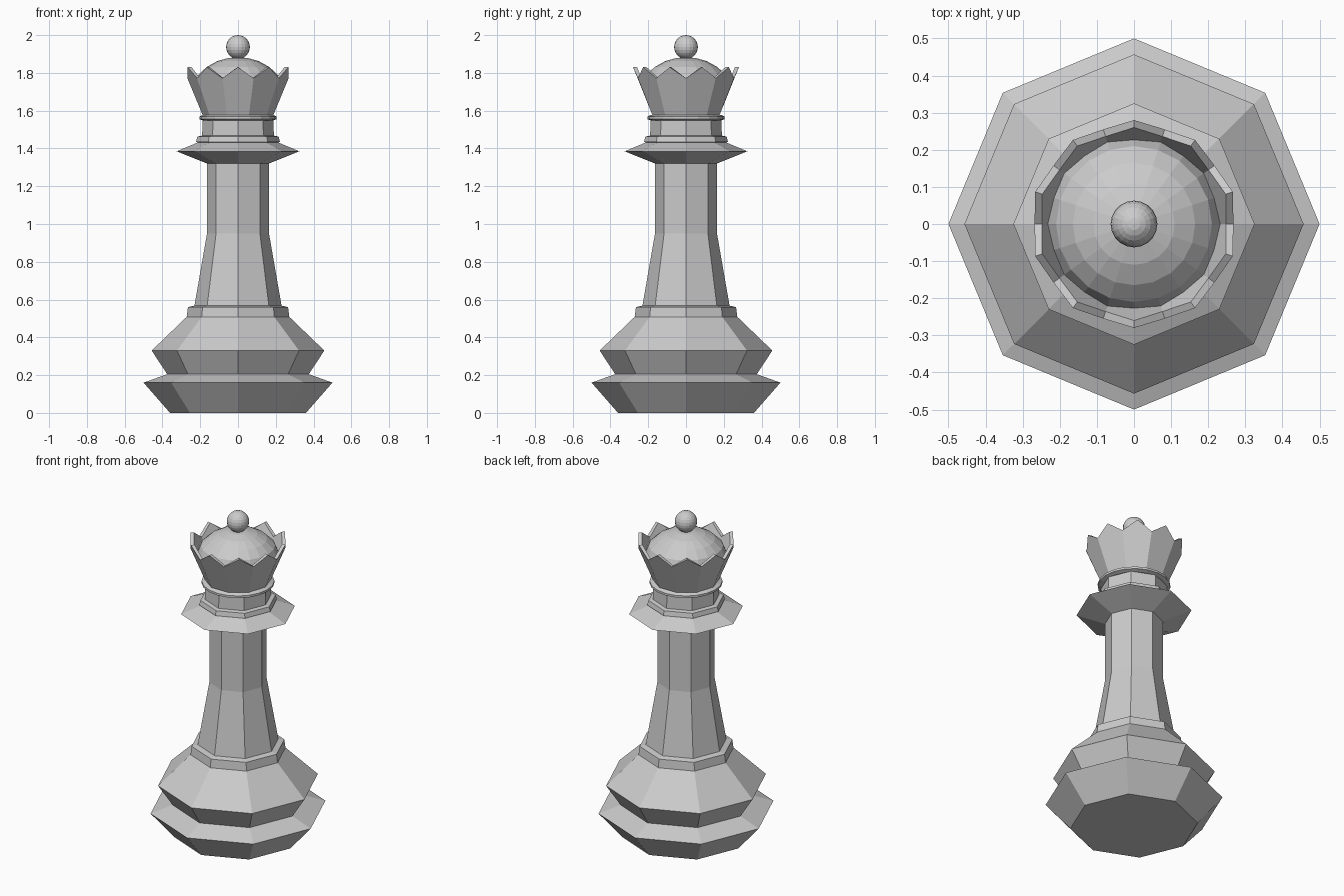
import bpy, bmesh
from math import sin, cos, pi

if "Cube" in bpy.data.objects:
    bpy.data.objects.remove(bpy.data.objects["Cube"])


def make_object(name, bm):
    bmesh.ops.recalc_face_normals(bm, faces=bm.faces)
    mesh = bpy.data.meshes.new(name)
    bm.to_mesh(mesh)
    bm.free()
    obj = bpy.data.objects.new(name, mesh)
    bpy.context.collection.objects.link(obj)
    return obj


def lathe(name, profile, sides):
    """Revolve (radius, height) points with flat facets and capped ends."""
    bm = bmesh.new()
    rings = [[bm.verts.new((r * cos(2 * pi * i / sides), r * sin(2 * pi * i / sides), z))
              for i in range(sides)] for r, z in profile]
    for a, b in zip(rings, rings[1:]):
        for i in range(sides):
            j = (i + 1) % sides
            bm.faces.new((a[i], a[j], b[j], b[i]))
    bm.faces.new(rings[0][::-1])
    bm.faces.new(rings[-1])
    return make_object(name, bm)


# Octagonal foot, shaft and collars
lathe("base", [(0.36, 0), (0.5, 0.16), (0.375, 0.205), (0.457, 0.33), (0.27, 0.51)], 8)
lathe("base_collar", [(0.272, 0.505), (0.265, 0.56), (0.23, 0.568)], 8)
lathe("shaft", [(0.232, 0.56), (0.164, 0.95), (0.164, 1.33)], 8)
lathe("upper_collar", [(0.164, 1.32), (0.325, 1.385), (0.212, 1.432), (0.222, 1.435),
                       (0.215, 1.463), (0.19, 1.468), (0.187, 1.56)], 8)

# Thin ring under the crown
lathe("crown_ring", [(0.185, 1.548), (0.205, 1.555), (0.205, 1.568), (0.185, 1.578)], 20)

# Ten-pointed crown wall with thickness
POINTS = 10


def crown_loop(bm, bottom, valley, tip):
    loops = ([], [], [])
    for i in range(POINTS):
        a = pi / 2 + 2 * pi * (i - 0.5) / POINTS
        t = a + pi / POINTS
        for loop, (r, z), ang in zip(loops, (bottom, valley, tip), (a, a, t)):
            loop.append(bm.verts.new((r * cos(ang), r * sin(ang), z)))
    return loops


bm = bmesh.new()
ob, ov, ot = crown_loop(bm, (0.185, 1.572), (0.268, 1.772), (0.28, 1.83))
ib, iv, it = crown_loop(bm, (0.165, 1.572), (0.248, 1.772), (0.26, 1.832))
for i in range(POINTS):
    j = (i + 1) % POINTS
    bm.faces.new((ob[i], ob[j], ov[j], ot[i], ov[i]))
    bm.faces.new((ib[j], ib[i], iv[i], it[i], iv[j]))
    bm.faces.new((ov[i], ot[i], it[i], iv[i]))
    bm.faces.new((ot[i], ov[j], iv[j], it[i]))
    bm.faces.new((ob[j], ob[i], ib[i], ib[j]))
make_object("crown", bm)

# Domed cap inside the crown
lathe("dome", [(0.232, 1.735), (0.21, 1.79), (0.165, 1.832), (0.11, 1.862),
               (0.055, 1.878), (0.01, 1.883)], 20)

# Ball finial
bm = bmesh.new()
bmesh.ops.create_uvsphere(bm, u_segments=20, v_segments=12, radius=0.063)
bmesh.ops.translate(bm, verts=bm.verts, vec=(0, 0, 1.937))
make_object("finial", bm)
